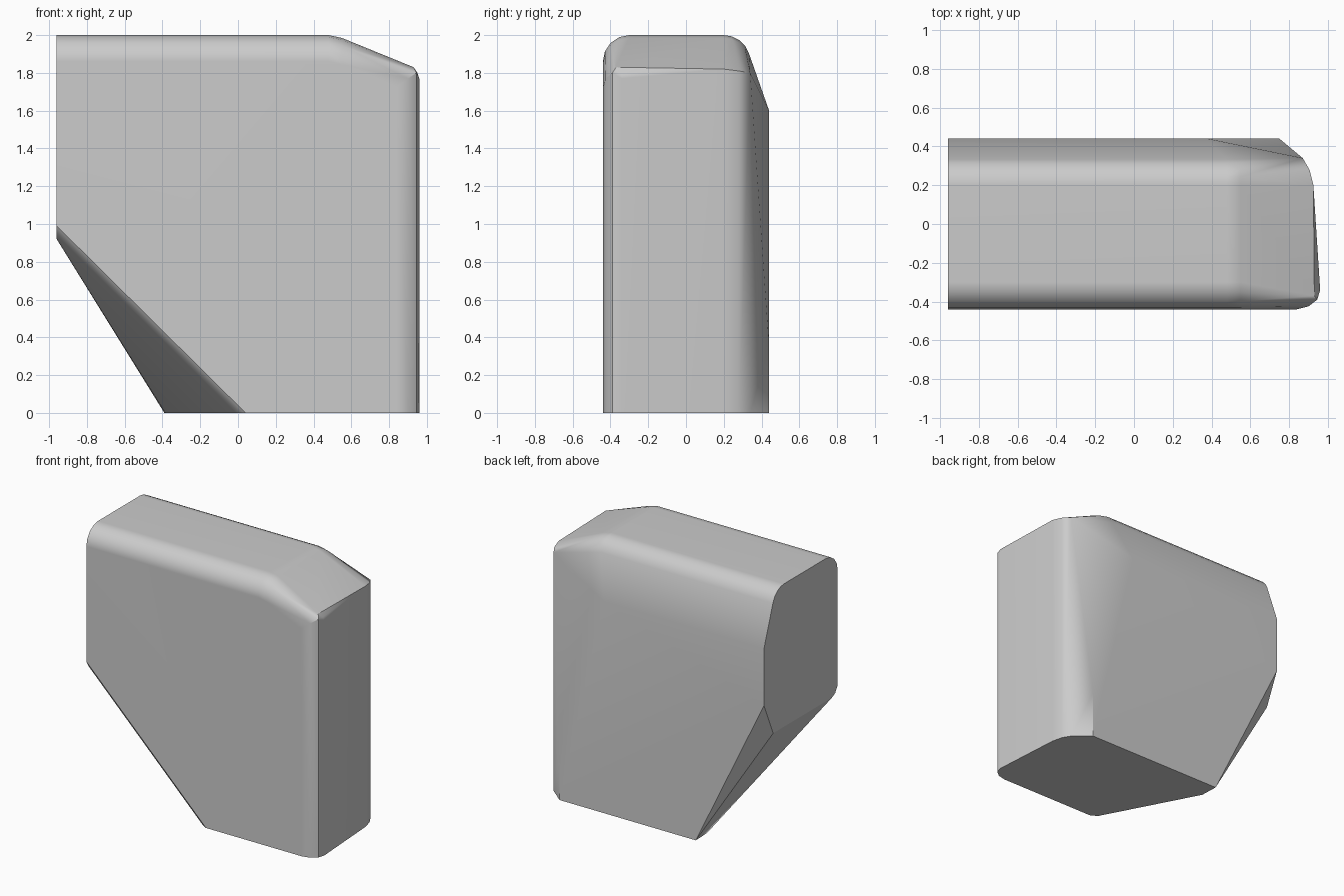
import bpy, bmesh, math

cube = bpy.data.objects.get("Cube")
if cube:
    bpy.data.objects.remove(cube, do_unlink=True)


def make_material(name, colour):
    mat = bpy.data.materials.new(name)
    mat.use_nodes = True
    mat.diffuse_color = colour
    mat.node_tree.nodes["Principled BSDF"].inputs["Base Color"].default_value = colour
    return mat


def arc(cu, cv, r, start, end, steps=4):
    angles = [math.radians(start + (end - start) * i / steps) for i in range(steps + 1)]
    return [(cu + r * math.cos(a), cv + r * math.sin(a)) for a in angles]


left, front, back = -0.96, -0.44, 0.44
points = []

# Rounded top edges: one (y, drop) section repeated along the sloping top line
top_section = arc(-0.30, -0.14, 0.14, 180, 90) + arc(0.2, -0.14, 0.14, 90, 18)
for x, z in [(left, 2.0), (0.48, 2.0), (0.55, 1.985)]:
    points += [(x, y, z + drop) for y, drop in top_section]

# Upright end: rounded plan outline, each point with its own upper height
end_outline = [(0.84, front, 1.72), (0.90, -0.425, 1.77), (0.945, -0.39, 1.80),
               (0.96, -0.34, 1.77), (0.925, 0.2, 1.82), (0.905, 0.28, 1.81),
               (0.87, 0.34, 1.80), (0.75, back, 0.35)]
for x, y, z in end_outline:
    points += [(x, y, 0), (x, y, z)]
points += [(0.93, -0.37, 1.83), (0.95, -0.34, 1.80)]

# Flat back panel with its slanted upper corner
points += [(left, back, 1.6), (0.38, back, 1.6), (left, back, 1.17), (-0.39, back, 0)]

# Slanted underside with a softened front edge
points += [(left, 0.33, 0.92), (-0.385, 0.30, 0)]
for y, shift in [(-0.37, 0), (-0.41, 0.02), (front, 0.07)]:
    points += [(left, y, 0.92 + shift), (-0.03 + shift, y, 0)]

# Close the solid around the outlines
bm = bmesh.new()
for p in points:
    bm.verts.new(p)
bmesh.ops.remove_doubles(bm, verts=bm.verts, dist=0.002)
hull = bmesh.ops.convex_hull(bm, input=bm.verts)
loose = [v for v in bm.verts if not v.link_faces]
bmesh.ops.delete(bm, geom=loose, context='VERTS')
bmesh.ops.dissolve_limit(bm, angle_limit=math.radians(1), verts=bm.verts, edges=bm.edges)
bmesh.ops.recalc_face_normals(bm, faces=bm.faces)

mesh = bpy.data.meshes.new("rounded_block")
bm.to_mesh(mesh)
bm.free()
block = bpy.data.objects.new("rounded_block", mesh)
bpy.context.collection.objects.link(block)
mesh.materials.append(make_material("plain grey", (0.6, 0.6, 0.6, 1)))

# Soft shading on the rounded edges, flat on the broad faces
bpy.ops.object.select_all(action='DESELECT')
block.select_set(True)
bpy.context.view_layer.objects.active = block
bpy.ops.object.shade_smooth_by_angle(angle=math.radians(30))
weighted = block.modifiers.new("face_weighting", 'WEIGHTED_NORMAL')
weighted.keep_sharp = True
